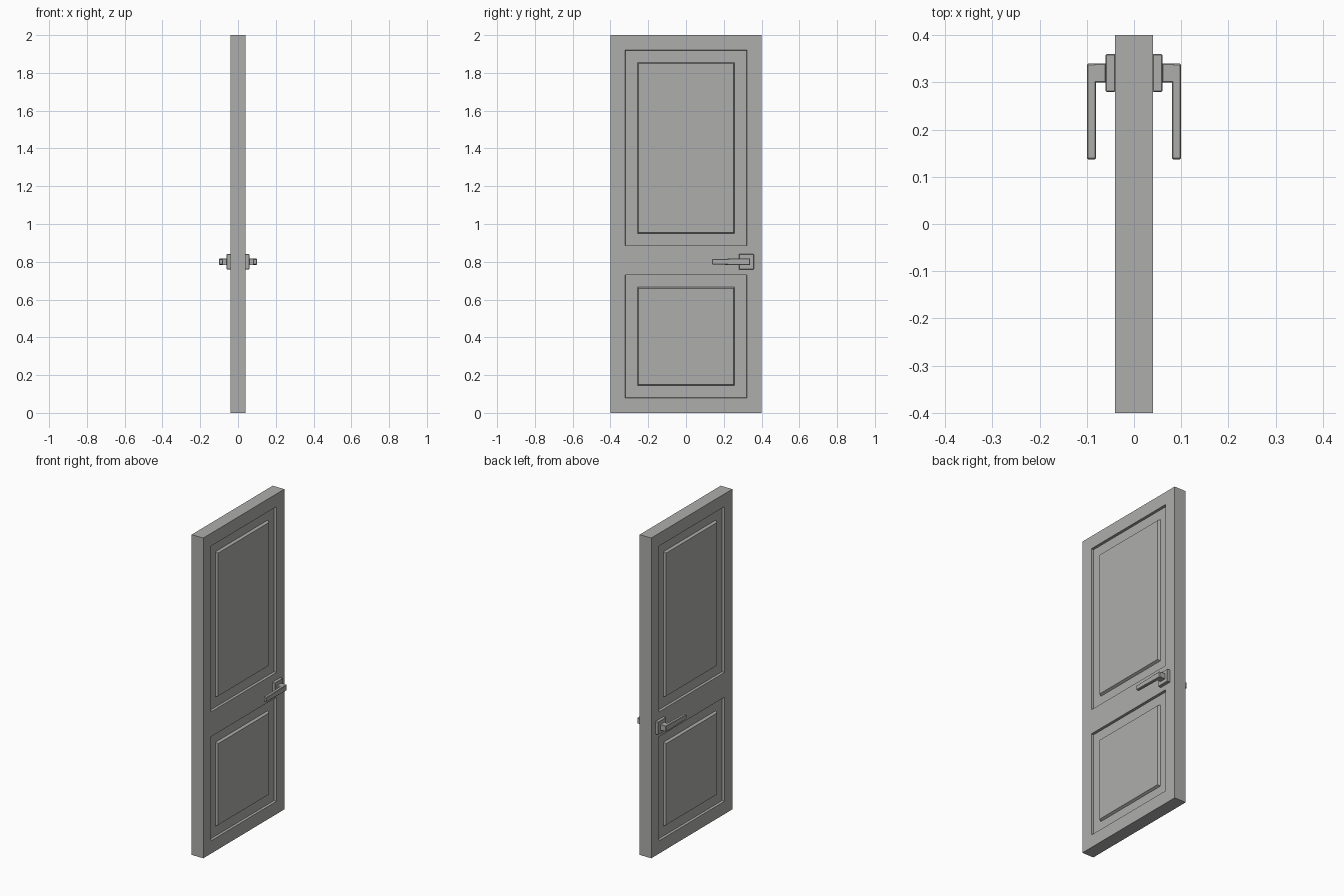
import bpy, bmesh
from mathutils import Vector

if "Cube" in bpy.data.objects:
    bpy.data.objects.remove(bpy.data.objects["Cube"])

grey = bpy.data.materials.new("door grey")
grey.diffuse_color = (0.42, 0.42, 0.415, 1)
grey.use_nodes = True
grey.node_tree.nodes["Principled BSDF"].inputs["Base Color"].default_value = grey.diffuse_color


def finish(bm, name, bevel=0):
    bmesh.ops.remove_doubles(bm, verts=bm.verts, dist=1e-5)
    bmesh.ops.recalc_face_normals(bm, faces=bm.faces)
    me = bpy.data.meshes.new(name)
    bm.to_mesh(me)
    bm.free()
    me.materials.append(grey)
    ob = bpy.data.objects.new(name, me)
    bpy.context.collection.objects.link(ob)
    if bevel:
        m = ob.modifiers.new("edge", 'BEVEL')
        m.width, m.segments = bevel, 1
    return ob


def quad(bm, *pts):
    bm.faces.new([bm.verts.new(p) for p in pts])


def loft(bm, rings):
    """Closed strip through 4-point rings, capped at the last ring."""
    for a, b in zip(rings, rings[1:]):
        for i in range(4):
            j = (i + 1) % 4
            quad(bm, a[i], a[j], b[j], b[i])
    quad(bm, *rings[-1])


def rect(x, y0, y1, z0, z1):
    return [Vector(p) for p in ((x, y0, z0), (x, y1, z0), (x, y1, z1), (x, y0, z1))]


# Door slab with two recessed, raised-field panels on each side
T = 0.04
ys = [-0.4, -0.322, 0.322, 0.4]
zs = [0, 0.08, 0.73, 0.885, 1.92, 2]
# (inset from the panel opening, x height): recess wall, flat, sloped rise, field
profile = [(0, T), (0.001, T - 0.016), (0.064, T - 0.016), (0.071, T - 0.001)]
bm = bmesh.new()
for s in (-1, 1):
    for i in range(3):
        for j in range(5):
            y0, y1, z0, z1 = ys[i], ys[i + 1], zs[j], zs[j + 1]
            if i == 1 and j in (1, 3):
                loft(bm, [rect(s * x, y0 + d, y1 - d, z0 + d, z1 - d) for d, x in profile])
            else:
                quad(bm, *rect(s * T, y0, y1, z0, z1))
for y in (ys[0], ys[-1]):
    for a, b in zip(zs, zs[1:]):
        quad(bm, (-T, y, a), (T, y, a), (T, y, b), (-T, y, b))
for z in (zs[0], zs[-1]):
    for a, b in zip(ys, ys[1:]):
        quad(bm, (-T, a, z), (T, a, z), (T, b, z), (-T, b, z))
finish(bm, "door_slab")


def block(name, s, x0, x1, y0, y1, z0, z1, bevel):
    bm = bmesh.new()
    rings = [rect(s * x0, y0, y1, z0, z1), rect(s * x1, y0, y1, z0, z1)]
    loft(bm, rings)
    quad(bm, *rings[0])
    return finish(bm, name, bevel)


# Handles, mirrored on both faces
for s, side in ((1, "right"), (-1, "left")):
    block("handle_plate_" + side, s, 0.039, 0.06, 0.28, 0.36, 0.76, 0.84, 0.002)
    block("handle_stem_" + side, s, 0.059, 0.085, 0.30, 0.34, 0.782, 0.818, 0.002)
    # lever arm, tapering slightly to its tip
    bm = bmesh.new()
    rings = [[(s * 0.08, y, 0.80 - h), (s * 0.10, y, 0.80 - h),
              (s * 0.10, y, 0.80 + h), (s * 0.08, y, 0.80 + h)]
             for y, h in ((0.34, 0.018), (0.30, 0.018), (0.137, 0.014))]
    loft(bm, rings)
    quad(bm, *rings[0])
    finish(bm, "handle_lever_" + side, 0.003)
